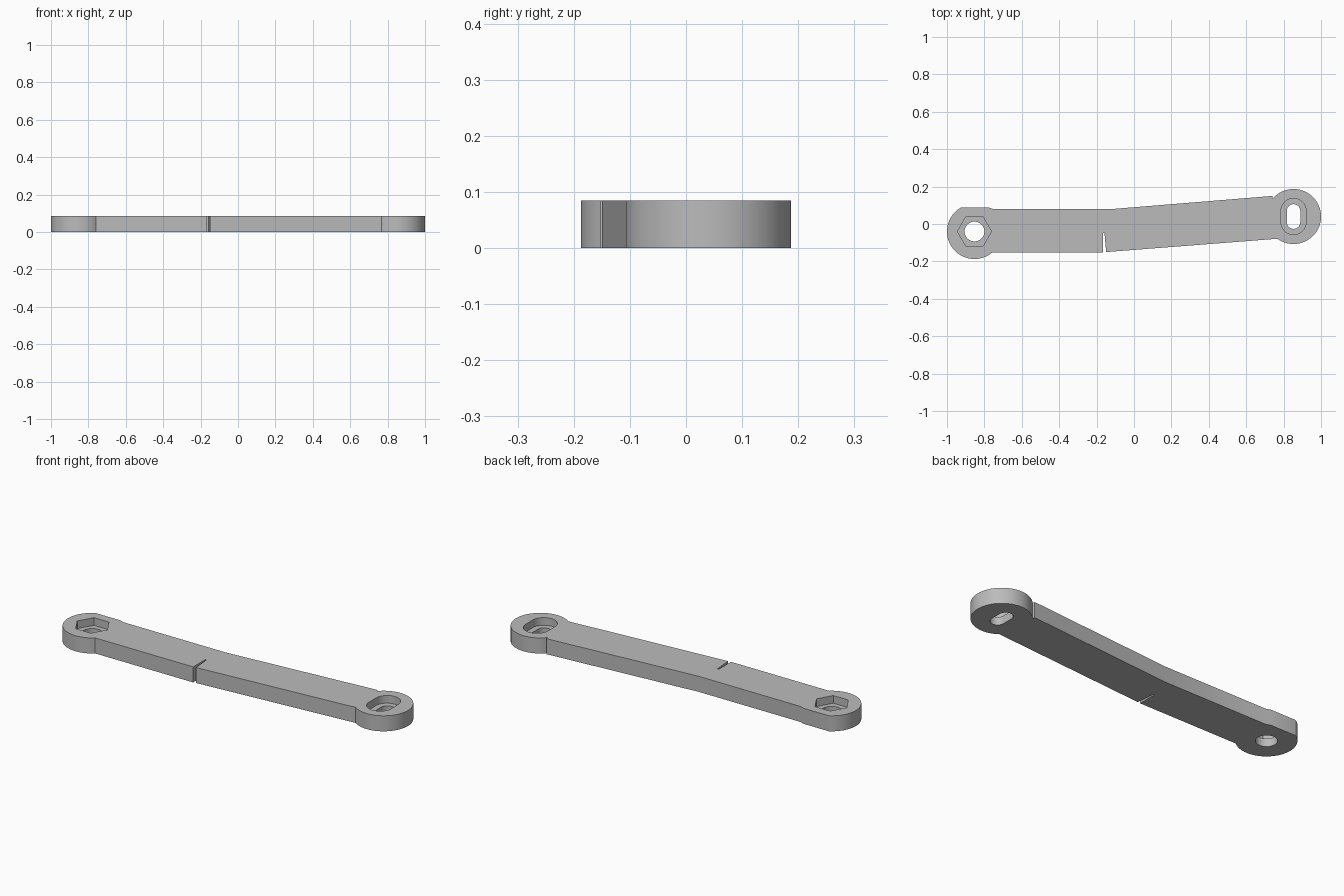
import bpy, bmesh
from math import radians, sin, cos, pi

cube = bpy.data.objects.get("Cube")
if cube:
    bpy.data.objects.remove(cube, do_unlink=True)

THICK, POCKET_FLOOR = 0.085, 0.043
RING = 0.147
LEFT, RIGHT = (-0.853, -0.040), (0.853, 0.040)

grey = bpy.data.materials.new("plain grey")
grey.use_nodes = True
colour = (0.5, 0.5, 0.5, 1)
grey.diffuse_color = colour
grey.node_tree.nodes["Principled BSDF"].inputs["Base Color"].default_value = colour


def arc(centre, radius, start, end, steps):
    """Points along an arc, angles in degrees."""
    angles = [radians(start + (end - start) * i / steps) for i in range(steps + 1)]
    return [(centre[0] + radius * cos(a), centre[1] + radius * sin(a)) for a in angles]


def slot(centre, half_width, half_length):
    """Round-ended slot running along y."""
    x, y = centre
    offset = half_length - half_width
    return (arc((x, y + offset), half_width, 0, 180, 20)
            + arc((x, y - offset), half_width, 180, 360, 20))


def prism(name, outline, bottom, top):
    """Extrude a flat outline between two heights."""
    bm = bmesh.new()
    face = bm.faces.new([bm.verts.new((x, y, bottom)) for x, y in outline])
    grown = bmesh.ops.extrude_face_region(bm, geom=[face])
    verts = [v for v in grown["geom"] if isinstance(v, bmesh.types.BMVert)]
    bmesh.ops.translate(bm, verts=verts, vec=(0, 0, top - bottom))
    bmesh.ops.recalc_face_normals(bm, faces=bm.faces)
    mesh = bpy.data.meshes.new(name)
    bm.to_mesh(mesh)
    bm.free()
    mesh.materials.append(grey)
    obj = bpy.data.objects.new(name, mesh)
    bpy.context.collection.objects.link(obj)
    return obj


# Link outline, counter-clockwise: left eye, slit, right eye, bent top edge
outline = arc(LEFT, RING, 119.5, 310.3, 64)
outline += [(-0.165, -0.152), (-0.165, -0.047), (-0.158, -0.047), (-0.149, -0.150)]
outline += arc(RIGHT, RING, -126, 139, 88)
outline += [(0.740, 0.150), (-0.130, 0.079), (-0.748, 0.079), (-0.775, 0.088)]
link = prism("link_arm", outline, 0, THICK)

# Pockets and through holes
cutters = [
    prism("hex_pocket_cutter", arc(LEFT, 0.091, 0, 300, 5), POCKET_FLOOR, 0.2),
    prism("round_hole_cutter", arc(LEFT, 0.053, 0, 352.5, 47), -0.1, 0.15),
    prism("slot_pocket_cutter", slot(RIGHT, 0.067, 0.097), POCKET_FLOOR, 0.2),
    prism("slot_hole_cutter", slot(RIGHT, 0.036, 0.066), -0.1, 0.15),
]
bpy.ops.object.select_all(action="DESELECT")
link.select_set(True)
bpy.context.view_layer.objects.active = link
for cutter in cutters:
    cut = link.modifiers.new(cutter.name, "BOOLEAN")
    cut.operation = "DIFFERENCE"
    cut.solver = "EXACT"
    cut.object = cutter
    bpy.ops.object.modifier_apply(modifier=cut.name)
    bpy.data.objects.remove(cutter, do_unlink=True)

bpy.ops.object.shade_smooth_by_angle(angle=pi / 6)
